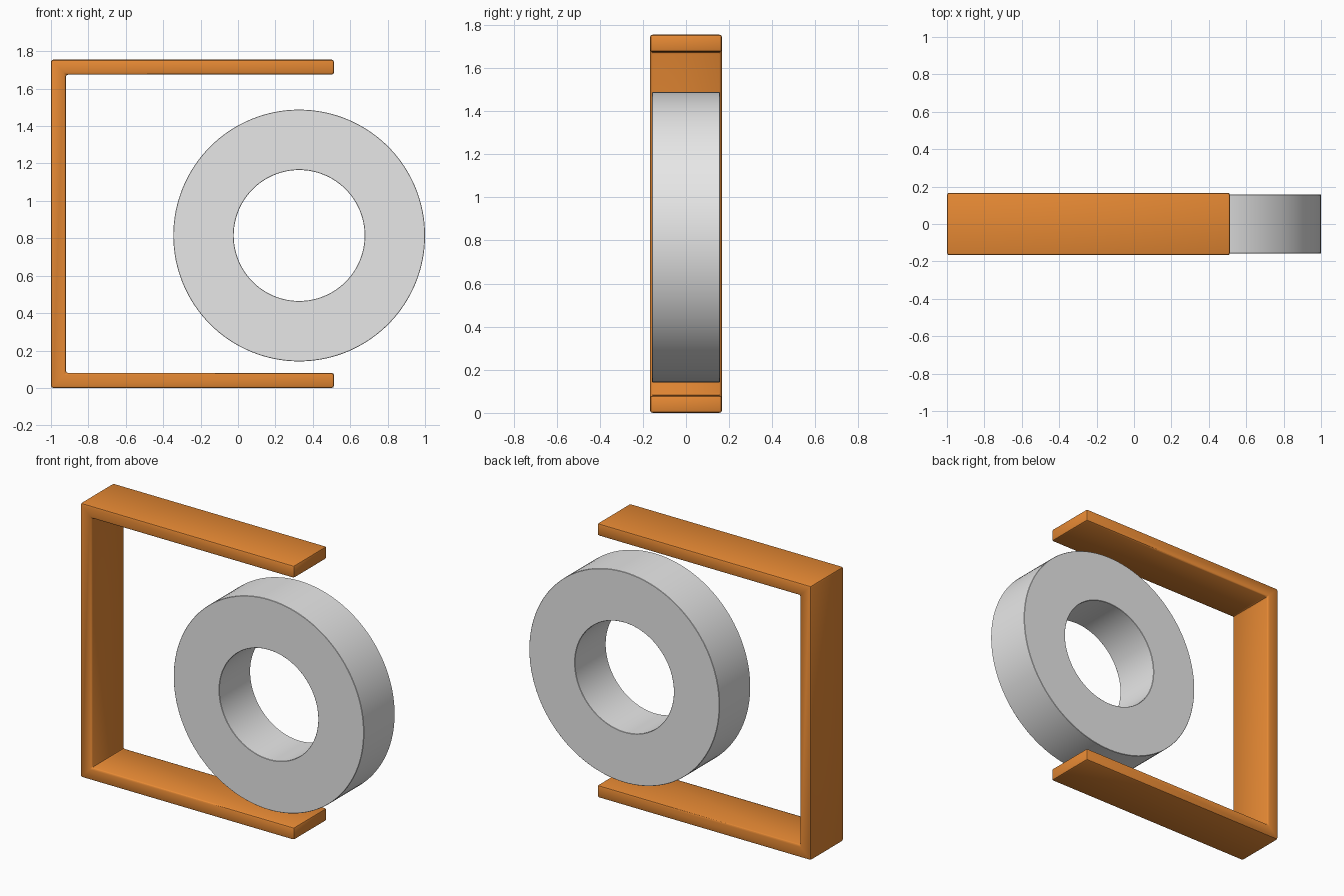
import bpy, bmesh, math

if "Cube" in bpy.data.objects:
    bpy.data.objects.remove(bpy.data.objects["Cube"])


def material(name, rgb):
    m = bpy.data.materials.new(name)
    m.diffuse_color = (*rgb, 1)
    m.use_nodes = True
    m.node_tree.nodes["Principled BSDF"].inputs["Base Color"].default_value = m.diffuse_color
    return m


def extrude_y(name, faces, half, mat, bevel, segments):
    """Extrude x/z polygons along y into one closed, bevelled solid."""
    bm = bmesh.new()
    cache = {}
    for poly in faces:
        verts = []
        for p in poly:
            if p not in cache:
                cache[p] = bm.verts.new((p[0], -half, p[1]))
            verts.append(cache[p])
        bm.faces.new(verts)
    ext = bmesh.ops.extrude_face_region(bm, geom=bm.faces[:], use_keep_orig=True)
    moved = [g for g in ext["geom"] if isinstance(g, bmesh.types.BMVert)]
    bmesh.ops.translate(bm, verts=moved, vec=(0, 2 * half, 0))
    bmesh.ops.recalc_face_normals(bm, faces=bm.faces[:])
    me = bpy.data.meshes.new(name)
    bm.to_mesh(me)
    bm.free()
    ob = bpy.data.objects.new(name, me)
    bpy.context.collection.objects.link(ob)
    me.materials.append(mat)
    mod = ob.modifiers.new("edge_rounding", "BEVEL")
    mod.width, mod.segments = bevel, segments
    mod.limit_method, mod.angle_limit = "ANGLE", math.radians(40)
    bpy.ops.object.select_all(action="DESELECT")
    ob.select_set(True)
    bpy.context.view_layer.objects.active = ob
    bpy.ops.object.modifier_apply(modifier=mod.name)
    bpy.ops.object.shade_smooth_by_angle(angle=math.radians(35))
    return ob


orange = material("orange", (0.79, 0.25, 0.034))
grey = material("light_grey", (0.8, 0.8, 0.8))

# C-shaped bracket: one open profile, rounded edges
L, R, H, T = -1.0, 0.513, 1.755, 0.08
bracket = [(L, 0), (R, 0), (R, T), (L + T, T),
           (L + T, H - T), (R, H - T), (R, H), (L, H)]
extrude_y("bracket", [bracket], 0.167, orange, 0.012, 2)

# Thick ring: quads between the outer and inner circles
CX, CZ, N = 0.327, 0.815, 128


def circle(r):
    return [(CX + r * math.cos(2 * math.pi * i / N),
             CZ + r * math.sin(2 * math.pi * i / N)) for i in range(N)]


outer, inner = circle(0.673), circle(0.35)
quads = [(outer[i], outer[(i + 1) % N], inner[(i + 1) % N], inner[i]) for i in range(N)]
extrude_y("ring", quads, 0.157, grey, 0.002, 1)
